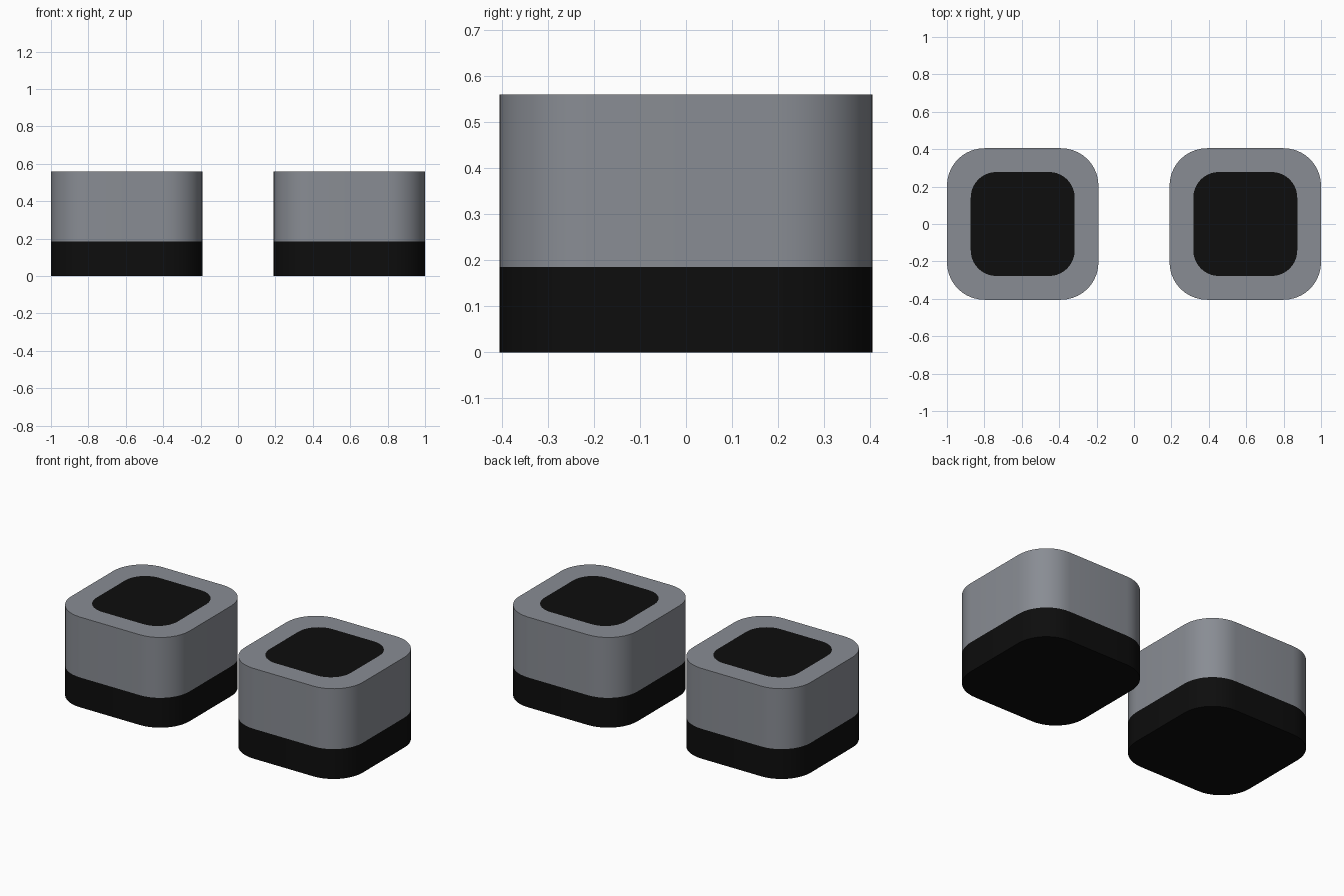
import bpy, bmesh, math

if "Cube" in bpy.data.objects:
    bpy.data.objects.remove(bpy.data.objects["Cube"])

HALF, HEIGHT, BAND, RADIUS = 0.405, 0.56, 0.185, 0.2
INNER = 0.278   # half width of the dark top panel


def material(name, rgb):
    m = bpy.data.materials.new(name)
    m.diffuse_color = (*rgb, 1)
    m.use_nodes = True
    m.node_tree.nodes["Principled BSDF"].inputs["Base Color"].default_value = m.diffuse_color
    return m


grey = material("cool grey", (0.25, 0.265, 0.295))
black = material("black", (0.004, 0.004, 0.004))


def ring(bm, half, radius, z, seg=10):
    """Rounded-square loop of vertices at height z."""
    verts = []
    for q in range(4):
        mid = math.pi / 4 + q * math.pi / 2
        cx = math.copysign(half - radius, math.cos(mid))
        cy = math.copysign(half - radius, math.sin(mid))
        for i in range(seg + 1):
            a = (q + i / seg) * math.pi / 2
            verts.append(bm.verts.new((cx + radius * math.cos(a), cy + radius * math.sin(a), z)))
    return verts


def block(name, x):
    bm = bmesh.new()
    loops = [ring(bm, HALF, RADIUS, 0), ring(bm, HALF, RADIUS, BAND),
             ring(bm, HALF, RADIUS, HEIGHT),
             ring(bm, INNER, RADIUS * INNER / HALF, HEIGHT)]
    n = len(loops[0])
    # dark base band, grey wall, grey top rim
    for k in range(3):
        for i in range(n):
            j = (i + 1) % n
            f = bm.faces.new((loops[k][i], loops[k][j], loops[k + 1][j], loops[k + 1][i]))
            f.material_index = 1 if k == 0 else 0
    # dark underside and dark flush top panel
    for loop in (loops[0][::-1], loops[3]):
        bm.faces.new(loop).material_index = 1
    mesh = bpy.data.meshes.new(name)
    bm.to_mesh(mesh)
    bm.free()
    mesh.materials.append(grey)
    mesh.materials.append(black)
    ob = bpy.data.objects.new(name, mesh)
    bpy.context.collection.objects.link(ob)
    ob.location.x = x
    bpy.ops.object.select_all(action='DESELECT')
    ob.select_set(True)
    bpy.context.view_layer.objects.active = ob
    bpy.ops.object.shade_smooth_by_angle(angle=math.radians(30))


# matching pair of blocks
block("left_block", -0.595)
block("right_block", 0.595)
